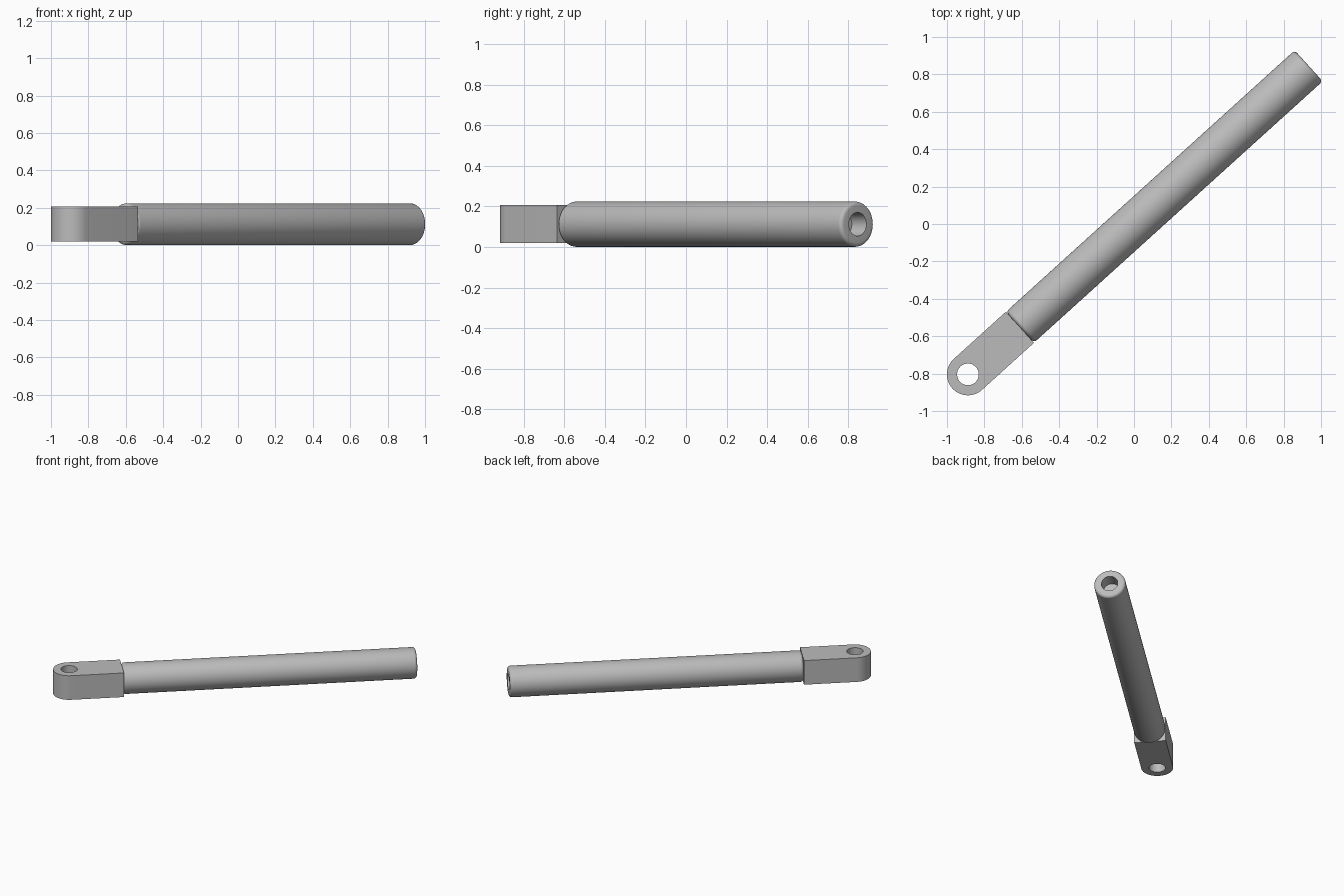
import bpy, bmesh
from math import sin, cos, pi, radians
from mathutils import Matrix, Vector

cube = bpy.data.objects.get("Cube")
if cube:
    bpy.data.objects.remove(cube, do_unlink=True)

grey = bpy.data.materials.new("plain grey metal")
grey.use_nodes = True
grey.diffuse_color = (0.5, 0.5, 0.5, 1)
grey.node_tree.nodes["Principled BSDF"].inputs["Base Color"].default_value = (0.5, 0.5, 0.5, 1)

# Local frame: pivot hole at the origin, rod running along local x
PLACE = Matrix.Translation((-0.888, -0.804, 0.1125)) @ Matrix.Rotation(radians(42.16), 4, "Z")
START, END = 0.375, 2.458
ROD_R, HOLE_R, FILLET = 0.1115, 0.058, 0.02
BORE_DEPTH = 0.107
HALF_W, HALF_H = 0.112, 0.0935


def finish(name, bm):
    bmesh.ops.recalc_face_normals(bm, faces=bm.faces)
    mesh = bpy.data.meshes.new(name)
    bm.to_mesh(mesh)
    bm.free()
    mesh.materials.append(grey)
    obj = bpy.data.objects.new(name, mesh)
    bpy.context.collection.objects.link(obj)
    obj.matrix_world = PLACE
    bpy.ops.object.select_all(action="DESELECT")
    obj.select_set(True)
    bpy.context.view_layer.objects.active = obj
    bpy.ops.object.shade_smooth_by_angle(angle=radians(35))
    return obj


def arc(cx, cy, r, a0, a1, steps):
    return [(cx + r * cos(a0 + (a1 - a0) * i / steps),
             cy + r * sin(a0 + (a1 - a0) * i / steps)) for i in range(steps + 1)]


# Rod: lathed profile with rounded ends and a blind bore at the far end
r = ROD_R - FILLET
profile = [(START, 0)]
profile += arc(START + FILLET, r, FILLET, pi, pi / 2, 5)
profile += arc(END - FILLET, r, FILLET, pi / 2, 0, 5)
profile += [(END, HOLE_R), (END - BORE_DEPTH, HOLE_R), (END - BORE_DEPTH, 0)]
bm = bmesh.new()
verts = [bm.verts.new((x, 0, z)) for x, z in profile]
edges = [bm.edges.new(pair) for pair in zip(verts, verts[1:])]
bmesh.ops.spin(bm, geom=verts + edges, cent=(0, 0, 0), axis=(1, 0, 0),
               angle=2 * pi, steps=48)
bmesh.ops.remove_doubles(bm, verts=bm.verts, dist=0.0001)
finish("rod", bm)

# Eye block: round-nosed plate with a vertical pivot hole
outline = [(START, HALF_W)] + arc(0, 0, HALF_W, pi / 2, 3 * pi / 2, 28) + [(START, -HALF_W)]
hole = arc(0, 0, HOLE_R, 0, 2 * pi, 40)[:-1]
bm = bmesh.new()
edges = []
for loop in (outline, hole):
    verts = [bm.verts.new((x, y, -HALF_H)) for x, y in loop]
    edges += [bm.edges.new((v, verts[i - 1])) for i, v in enumerate(verts)]
bmesh.ops.triangle_fill(bm, edges=edges, use_beauty=True, normal=(0, 0, 1))
raised = bmesh.ops.extrude_face_region(bm, geom=bm.faces[:], use_keep_orig=True)["geom"]
bmesh.ops.translate(bm, vec=Vector((0, 0, 2 * HALF_H)),
                    verts=[g for g in raised if isinstance(g, bmesh.types.BMVert)])
finish("eye_block", bm)
